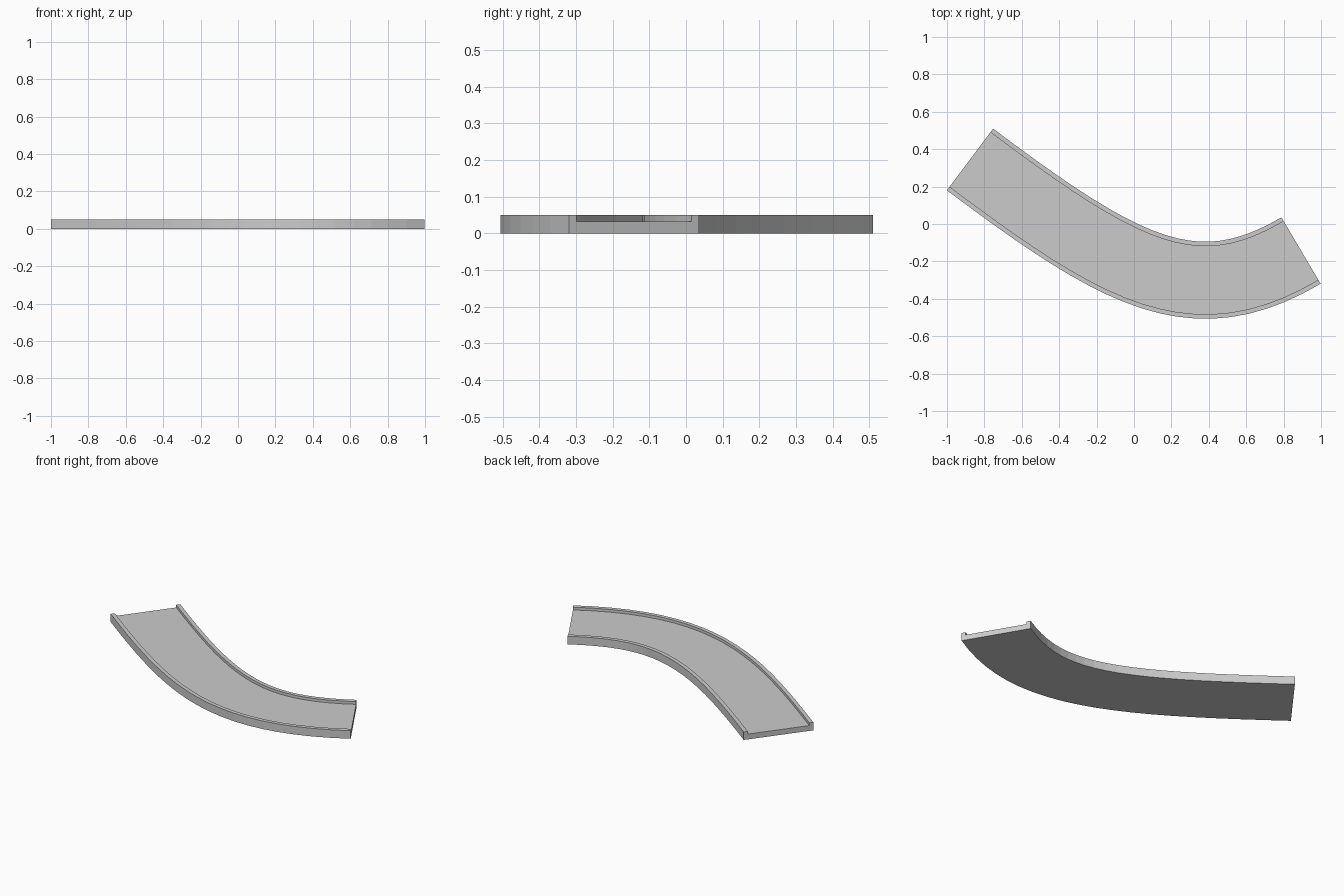
import bpy, bmesh
from mathutils import Vector

if "Cube" in bpy.data.objects:
    bpy.data.objects.remove(bpy.data.objects["Cube"])

# Centreline of the curved road as a cubic curve
P = [Vector(p) for p in ((-0.877, 0.345), (-0.061, -0.267), (0.325, -0.477), (0.893, -0.142))]
SEGMENTS = 20
HALF, KERB = 0.206, 0.024      # half width, kerb width
TOP, ROAD = 0.05, 0.033        # kerb height, road surface height


def frame(t):
    """Point on the centreline and its left-hand normal."""
    u = 1 - t
    pos = P[0] * u**3 + P[1] * 3 * u * u * t + P[2] * 3 * u * t * t + P[3] * t**3
    tan = (P[1] - P[0]) * u * u + (P[2] - P[1]) * 2 * u * t + (P[3] - P[2]) * t * t
    return pos, Vector((-tan.y, tan.x)).normalized()


# U-shaped cross-section: slab with a raised kerb on each side
half = [(HALF, 0), (HALF, TOP), (HALF - KERB, TOP), (HALF - KERB, ROAD)]
profile = half + [(-x, z) for x, z in reversed(half)]

# Sweep the section along the centreline
bm = bmesh.new()
rings = []
for i in range(SEGMENTS + 1):
    pos, n = frame(i / SEGMENTS)
    rings.append([bm.verts.new((*(pos + n * off), z)) for off, z in profile])
count = len(profile)
for a, b in zip(rings, rings[1:]):
    for j in range(count):
        k = (j + 1) % count
        bm.faces.new((a[j], a[k], b[k], b[j]))

# End caps
bm.faces.new(rings[0])
bm.faces.new(rings[-1])
bmesh.ops.recalc_face_normals(bm, faces=bm.faces)

mesh = bpy.data.meshes.new("curved_road")
bm.to_mesh(mesh)
bm.free()
road = bpy.data.objects.new("curved_road", mesh)
bpy.context.collection.objects.link(road)
